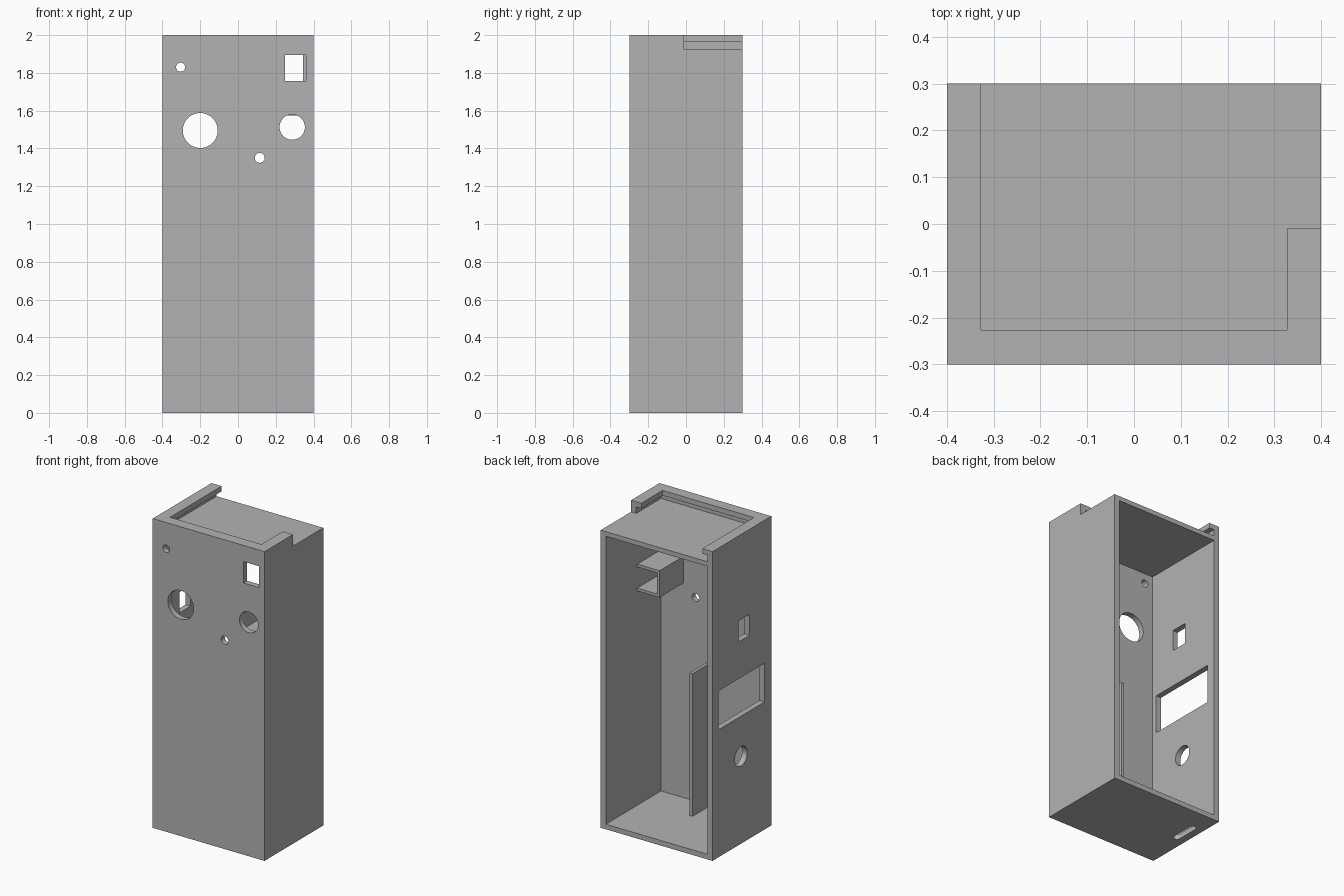
import bpy
import math

if "Cube" in bpy.data.objects:
    bpy.data.objects.remove(bpy.data.objects["Cube"], do_unlink=True)

grey = bpy.data.materials.new("plain_grey")
grey.use_nodes = True
colour = (0.45, 0.45, 0.45, 1)
grey.diffuse_color = colour
grey.node_tree.nodes["Principled BSDF"].inputs["Base Color"].default_value = colour


def box(name, x, y, z):
    """Box from (low, high) ranges on each axis."""
    bpy.ops.mesh.primitive_cube_add(size=1, location=[sum(r) / 2 for r in (x, y, z)])
    ob = bpy.context.object
    ob.name = name
    ob.scale = [r[1] - r[0] for r in (x, y, z)]
    bpy.ops.object.transform_apply(location=False, rotation=False, scale=True)
    ob.data.materials.append(grey)
    return ob


def rod(axis, centre, radius, length=0.2):
    """Round cutter along one axis."""
    turn = {"x": (0, math.pi / 2, 0), "y": (math.pi / 2, 0, 0), "z": (0, 0, 0)}[axis]
    bpy.ops.mesh.primitive_cylinder_add(vertices=48, radius=radius, depth=length,
                                        location=centre, rotation=turn)
    ob = bpy.context.object
    ob.data.materials.append(grey)
    return ob


def cut(target, cutter):
    mod = target.modifiers.new("cut", "BOOLEAN")
    mod.operation = "DIFFERENCE"
    mod.solver = "EXACT"
    mod.object = cutter
    bpy.context.view_layer.objects.active = target
    bpy.ops.object.modifier_apply(modifier=mod.name)
    bpy.data.objects.remove(cutter, do_unlink=True)


W, D, H = 0.4, 0.3, 2.0
WALL, LIP = 0.037, 0.073
IN_X, IN_Y = W - WALL, -D + WALL
DECK, FLOOR, CEILING = 1.925, 0.033, 1.895
BACK = D + 0.1

# Hollow case, open at the back
case = box("case", (-W, W), (-D, D), (0, H))
cut(case, box("cavity", (-IN_X, IN_X), (IN_Y, BACK), (FLOOR, CEILING)))

# Top deck with an undercut sliding groove and a shortened lip on one side
cut(case, box("deck_opening", (LIP - W, W - LIP), (LIP - D, BACK), (DECK, H + 0.1)))
cut(case, box("groove", (-IN_X, IN_X), (IN_Y, BACK), (DECK, 1.967)))
cut(case, box("lip_gap", (0.3, W + 0.1), (-0.01, BACK), (DECK, H + 0.1)))

# Front holes
for x, z, r in [(-0.304, 1.83, 0.024), (-0.2, 1.495, 0.0925),
                (0.287, 1.513, 0.067), (0.115, 1.35, 0.026)]:
    cut(case, rod("y", (x, -D, z), r))
cut(case, box("front_window", (0.25, 0.36), (-0.4, -0.2), (1.757, CEILING)))

# Right side holes
cut(case, box("small_window", (-0.5, -0.3), (-0.078, 0.035), (1.315, 1.45)))
cut(case, box("large_window", (-0.5, -0.3), (-0.23, 0.239), (0.825, 1.075)))
cut(case, rod("x", (-W, 0.009, 0.565), 0.063))

# Rounded slot in the floor
SLOT_X, SLOT_Y, SLOT_R, SLOT_HALF = -0.329, 0.07, 0.022, 0.07
cut(case, box("slot", (SLOT_X - SLOT_R, SLOT_X + SLOT_R),
              (SLOT_Y - SLOT_HALF, SLOT_Y + SLOT_HALF), (-0.1, 0.1)))
for side in (-1, 1):
    cut(case, rod("z", (SLOT_X, SLOT_Y + side * SLOT_HALF, 0), SLOT_R))

# Channel bracket behind the round hole, against the left wall
T = 0.018
LOW, HIGH = 1.42, 1.593
depth = (IN_Y - 0.01, -0.02)
box("bracket_side", (0.203, 0.203 + T), depth, (LOW, HIGH))
box("bracket_bottom", (0.203 + T, IN_X + 0.01), depth, (LOW, LOW + T))
box("bracket_top", (0.203 + T, IN_X + 0.01), depth, (HIGH - T, HIGH))

# Small rail beside the front window
box("window_rail", (0.343, IN_X + 0.01), (IN_Y - 0.001, -0.16), (1.74, CEILING + 0.01))

# Upright divider on the floor
box("divider", (0.01, 0.03), (IN_Y - 0.01, -0.08), (FLOOR - 0.01, 0.955))

# Smooth only the round hole walls
bpy.ops.object.select_all(action="DESELECT")
case.select_set(True)
bpy.context.view_layer.objects.active = case
bpy.ops.object.shade_smooth_by_angle(angle=math.radians(30))
